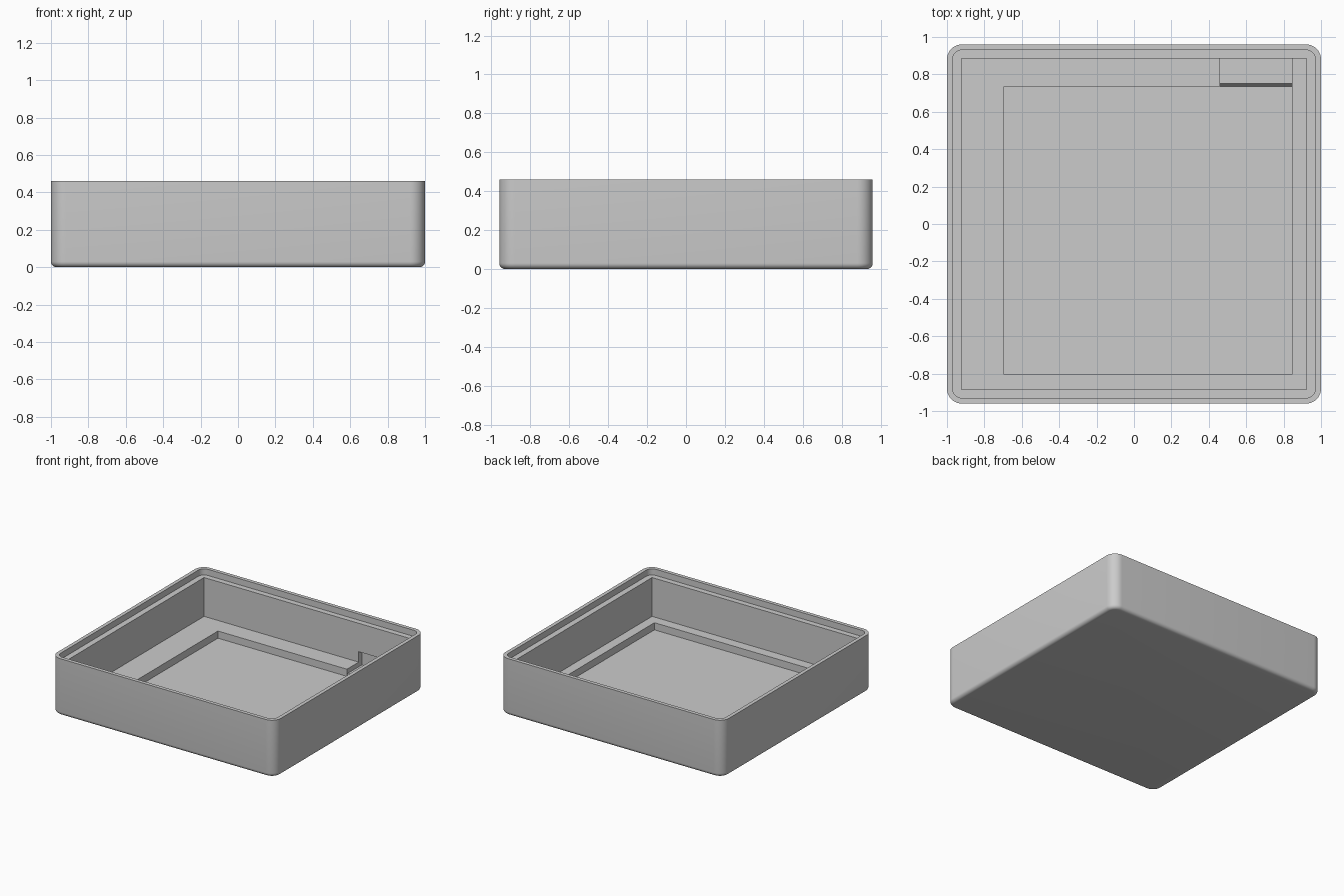
import bpy, bmesh, math

cube = bpy.data.objects.get("Cube")
if cube:
    bpy.data.objects.remove(cube, do_unlink=True)

grey = bpy.data.materials.new("Light grey plastic")
grey.use_nodes = True
colour = (0.6, 0.6, 0.6, 1)
grey.diffuse_color = colour
grey.node_tree.nodes["Principled BSDF"].inputs["Base Color"].default_value = colour


def outline(x0, x1, y0, y1, radius, steps=10):
    """Rectangle outline, with rounded corners if radius is above zero."""
    if radius <= 0:
        return [(x0, y0), (x1, y0), (x1, y1), (x0, y1)]
    pts = []
    corners = [(x0 + radius, y0 + radius, 180), (x1 - radius, y0 + radius, 270),
               (x1 - radius, y1 - radius, 0), (x0 + radius, y1 - radius, 90)]
    for cx, cy, start in corners:
        for i in range(steps + 1):
            a = math.radians(start + 90 * i / steps)
            pts.append((cx + radius * math.cos(a), cy + radius * math.sin(a)))
    return pts


def loft(name, rings):
    """Closed solid through equal-length rings of 3D points."""
    bm = bmesh.new()
    loops = [[bm.verts.new(p) for p in ring] for ring in rings]
    n = len(loops[0])
    for a, b in zip(loops, loops[1:]):
        for i in range(n):
            j = (i + 1) % n
            bm.faces.new((a[i], a[j], b[j], b[i]))
    bm.faces.new(loops[0][::-1])
    bm.faces.new(loops[-1])
    bmesh.ops.recalc_face_normals(bm, faces=bm.faces)
    mesh = bpy.data.meshes.new(name)
    bm.to_mesh(mesh)
    bm.free()
    mesh.materials.append(grey)
    obj = bpy.data.objects.new(name, mesh)
    bpy.context.collection.objects.link(obj)
    return obj


def prism(name, rect, radius, z0, z1):
    pts = outline(*rect, radius)
    return loft(name, [[(x, y, z) for x, y in pts] for z in (z0, z1)])


# Outer case: rounded corners and a rounded bottom edge
W, D, H = 1.0, 0.96, 0.46
CORNER, EDGE = 0.08, 0.03
rings = []
for k in range(7):
    a = math.radians(90 * k / 6)
    inset = EDGE * (1 - math.sin(a))
    z = EDGE * (1 - math.cos(a))
    pts = outline(-W + inset, W - inset, -D + inset, D - inset, CORNER - inset)
    rings.append([(x, y, z) for x, y in pts])
rings.append([(x, y, H) for x, y in outline(-W, W, -D, D, CORNER)])
case = loft("open_case", rings)

# Hollows: lid rebate, main cavity, square floor pocket
FLOOR, POCKET, LEDGE = 0.096, 0.038, 0.41
cutters = [
    prism("lid_rebate_cutter", (-0.97, 0.97, -0.93, 0.93), 0.05, LEDGE, 0.6),
    prism("cavity_cutter", (-0.923, 0.923, -0.885, 0.885), 0, FLOOR, 0.55),
    prism("floor_pocket_cutter", (-0.694, 0.846, -0.805, 0.735), 0, POCKET, 0.5),
]

# Connector slot: ramped floor, running a little way into the back wall
slot = [(0.70, 0.05), (0.735, POCKET), (0.75, 0.058),
        (0.925, 0.058), (0.925, 0.18), (0.70, 0.18)]
cutters.append(loft("connector_slot_cutter",
                    [[(x, y, z) for y, z in slot] for x in (0.46, 0.846)]))

for cutter in cutters:
    cutter.hide_render = True
    mod = case.modifiers.new(cutter.name, 'BOOLEAN')
    mod.operation = 'DIFFERENCE'
    mod.solver = 'EXACT'
    mod.object = cutter

# Apply the cuts and remove the helpers
bpy.ops.object.select_all(action='DESELECT')
case.select_set(True)
bpy.context.view_layer.objects.active = case
for name in [m.name for m in case.modifiers]:
    bpy.ops.object.modifier_apply(modifier=name)
for cutter in cutters:
    bpy.data.objects.remove(cutter, do_unlink=True)
bpy.ops.object.shade_smooth_by_angle(angle=math.radians(30))
